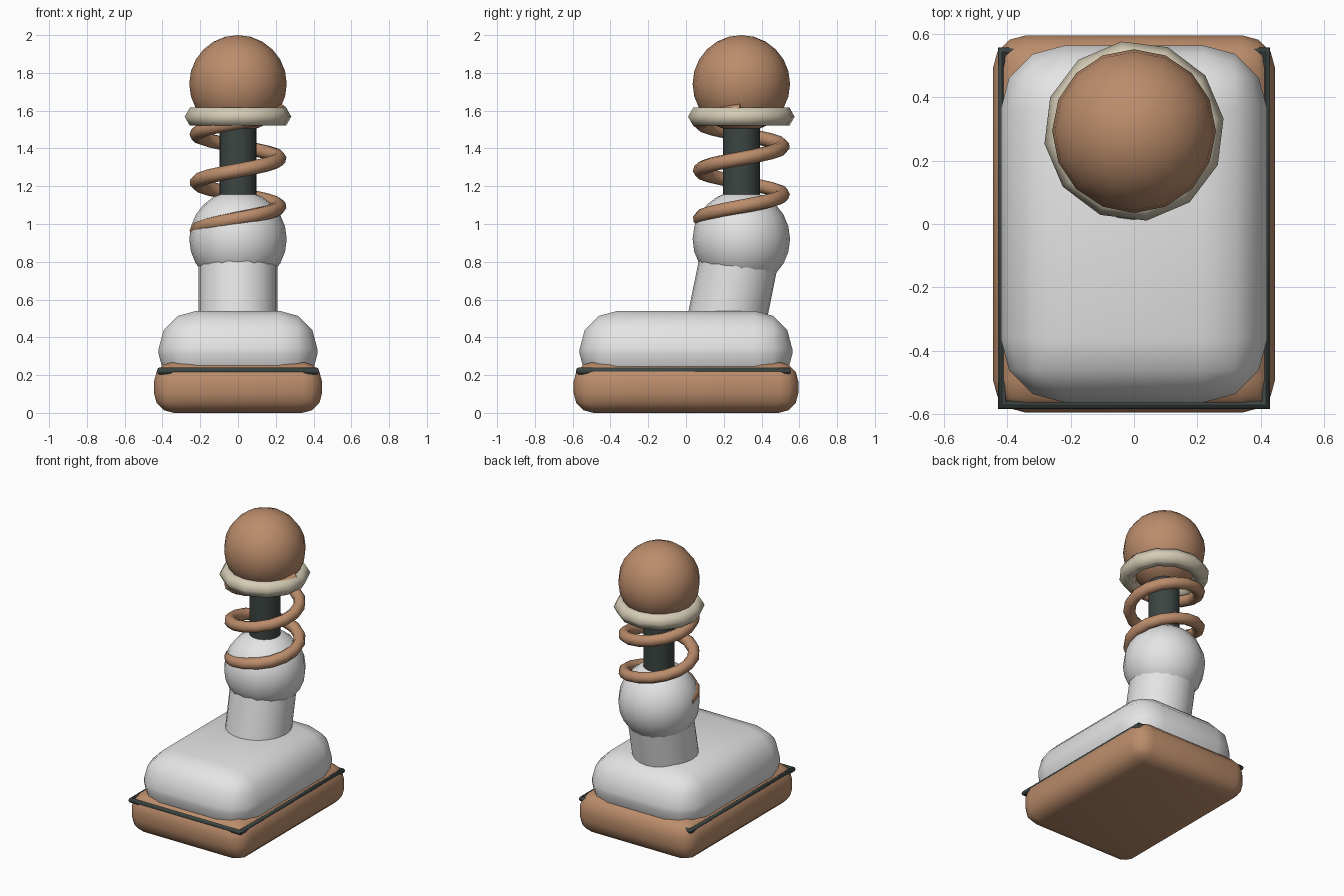
import bpy, math

if "Cube" in bpy.data.objects:
    bpy.data.objects.remove(bpy.data.objects["Cube"])

BACK = 0.293  # y of the upright stack


def mat(name, rgb):
    m = bpy.data.materials.new(name)
    m.diffuse_color = (*rgb, 1)
    m.use_nodes = True
    m.node_tree.nodes["Principled BSDF"].inputs["Base Color"].default_value = m.diffuse_color
    return m


WHITE = mat("white", (0.78, 0.78, 0.78))
BROWN = mat("tan brown", (0.50, 0.265, 0.148))
DARK = mat("dark green grey", (0.045, 0.06, 0.054))
CREAM = mat("cream", (0.66, 0.60, 0.46))


def finish(name, material, angle=40):
    ob = bpy.context.object
    ob.name = name
    ob.data.materials.clear()
    ob.data.materials.append(material)
    bpy.ops.object.shade_smooth_by_angle(angle=math.radians(angle))
    return ob


def rounded_box(name, size, z, bevel, material):
    bpy.ops.mesh.primitive_cube_add(size=1, location=(0, 0, z))
    ob = bpy.context.object
    ob.scale = size
    bpy.ops.object.transform_apply(location=False, rotation=False, scale=True)
    mod = ob.modifiers.new("bevel", 'BEVEL')
    mod.width, mod.segments = bevel, 3
    bpy.ops.object.modifier_apply(modifier="bevel")
    return finish(name, material)


def ball(name, z, material):
    bpy.ops.mesh.primitive_uv_sphere_add(segments=16, ring_count=12, radius=0.258,
                                         location=(0, BACK, z))
    return finish(name, material)


def rod(name, radius, depth, loc, tilt, material):
    bpy.ops.mesh.primitive_cylinder_add(vertices=24, radius=radius, depth=depth,
                                        location=loc, rotation=(tilt, 0, 0))
    return finish(name, material)


def tube(name, points, radius, material, cyclic=False):
    cu = bpy.data.curves.new(name, 'CURVE')
    cu.dimensions = '3D'
    cu.bevel_depth, cu.bevel_resolution = radius, 2
    cu.use_fill_caps = True
    sp = cu.splines.new('POLY')
    sp.points.add(len(points) - 1)
    for p, co in zip(sp.points, points):
        p.co = (*co, 1)
    sp.use_cyclic_u = cyclic
    ob = bpy.data.objects.new(name, cu)
    bpy.context.collection.objects.link(ob)
    bpy.ops.object.select_all(action='DESELECT')
    bpy.context.view_layer.objects.active = ob
    ob.select_set(True)
    bpy.ops.object.convert(target='MESH')
    return finish(name, material, 50)


# Sole, trim band and foot body
rounded_box("base", (0.89, 1.19, 0.27), 0.135, 0.105, BROWN)
tube("trim_band", [(-0.416, -0.57, 0.222), (0.416, -0.57, 0.222),
                   (0.416, 0.543, 0.222), (-0.416, 0.543, 0.222)], 0.018, DARK, True)
rounded_box("body", (0.84, 1.125, 0.43), 0.325, 0.2, WHITE)

# Leaning neck and lower joint
rod("neck", 0.208, 0.5, (0, 0.25, 0.66), -0.2, WHITE)
ball("joint_ball", 0.92, WHITE)

# Post wrapped by the coil spring
rod("post", 0.098, 0.6, (0, BACK, 1.32), 0, DARK)
STEPS, TURNS = 40, 2.5
coil = []
for i in range(STEPS + 1):
    a = math.pi + 2 * math.pi * TURNS * i / STEPS
    coil.append((0.219 * math.cos(a), BACK + 0.219 * math.sin(a),
                 0.965 + 0.637 * i / STEPS))
tube("spring", coil, 0.038, BROWN)

# Collar and top knob
bpy.ops.mesh.primitive_torus_add(major_segments=12, minor_segments=6, major_radius=0.23,
                                 minor_radius=0.055, location=(0, BACK, 1.568),
                                 rotation=(0, 0, math.radians(8)))
finish("collar", CREAM, 70)
ball("knob", 1.742, BROWN)
